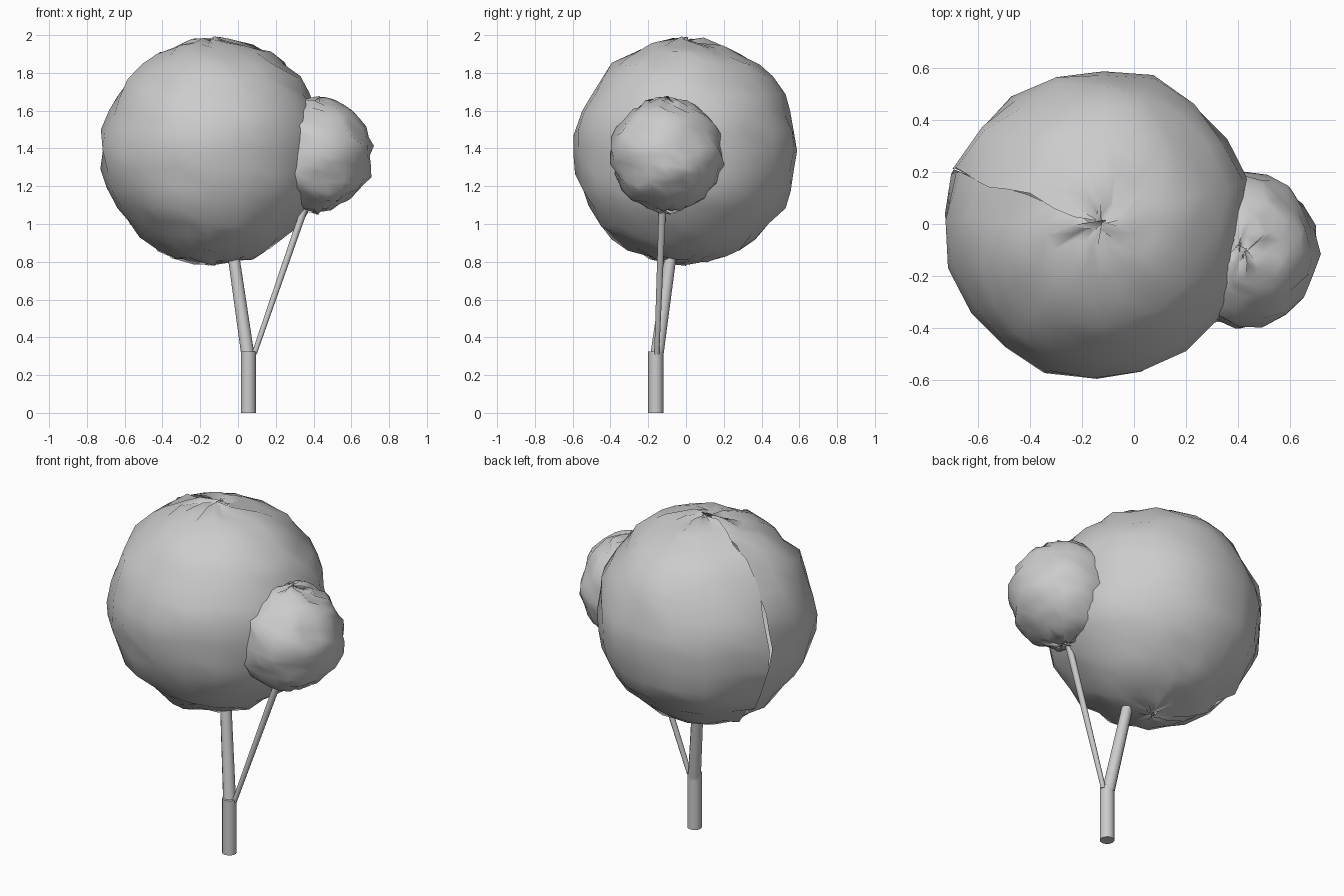
import bpy, math, random
from mathutils import Vector

if "Cube" in bpy.data.objects:
    bpy.data.objects.remove(bpy.data.objects["Cube"])

random.seed(4)


def make_object(name, verts, faces):
    mesh = bpy.data.meshes.new(name)
    mesh.from_pydata(verts, [], faces)
    mesh.update()
    obj = bpy.data.objects.new(name, mesh)
    bpy.context.collection.objects.link(obj)
    return obj


def foliage(name, center, radius, jitter, segs=20, rings=18, seam=math.radians(160)):
    """Crumpled sphere, every grid point nudged, with an open seam and star-like poles."""
    verts, faces = [], []
    for j in range(rings + 1):
        lat = math.pi * j / rings
        for i in range(segs + 1):
            lon = seam + 2 * math.pi * i / segs
            p = Vector((math.sin(lat) * math.cos(lon),
                        math.sin(lat) * math.sin(lon),
                        math.cos(lat))) * radius
            nudge = Vector([random.uniform(-jitter, jitter) for _ in range(3)])
            if j in (0, rings):          # pole points spread a little wider
                nudge.x *= 1.5
                nudge.y *= 1.5
            verts.append(Vector(center) + p + nudge)
    w = segs + 1
    for j in range(rings):
        for i in range(segs):
            a = j * w + i
            faces.append((a, a + w, a + w + 1, a + 1))
    obj = make_object(name, verts, faces)
    obj.data.shade_smooth()
    return obj


def limb(name, start, end, r0, r1, sides=12):
    """Round tapered limb whose end rings stay level."""
    verts = []
    for c, r in ((start, r0), (end, r1)):
        for i in range(sides):
            t = 2 * math.pi * i / sides
            verts.append((c[0] + r * math.cos(t), c[1] + r * math.sin(t), c[2]))
    faces = [(i, (i + 1) % sides, sides + (i + 1) % sides, sides + i) for i in range(sides)]
    faces += [tuple(range(sides - 1, -1, -1)), tuple(range(sides, 2 * sides))]
    obj = make_object(name, verts, faces)
    for p in obj.data.polygons:
        p.use_smooth = len(p.vertices) == 4
    bpy.context.view_layer.objects.active = obj
    obj.select_set(True)
    bpy.ops.object.shade_smooth_by_angle(angle=math.radians(40))
    obj.select_set(False)
    return obj


# Trunk and its two branches
limb("trunk", (0.055, -0.16, 0), (0.055, -0.16, 0.325), 0.04, 0.04)
limb("main_branch", (0.053, -0.155, 0.30), (-0.025, -0.08, 0.84), 0.035, 0.031)
limb("side_branch", (0.085, -0.155, 0.31), (0.355, -0.125, 1.09), 0.014, 0.02, 10)

# Leaf crowns
foliage("large_crown", (-0.13, 0.0, 1.385), 0.594, 0.017)
foliage("small_crown", (0.41, -0.10, 1.365), 0.298, 0.017)
